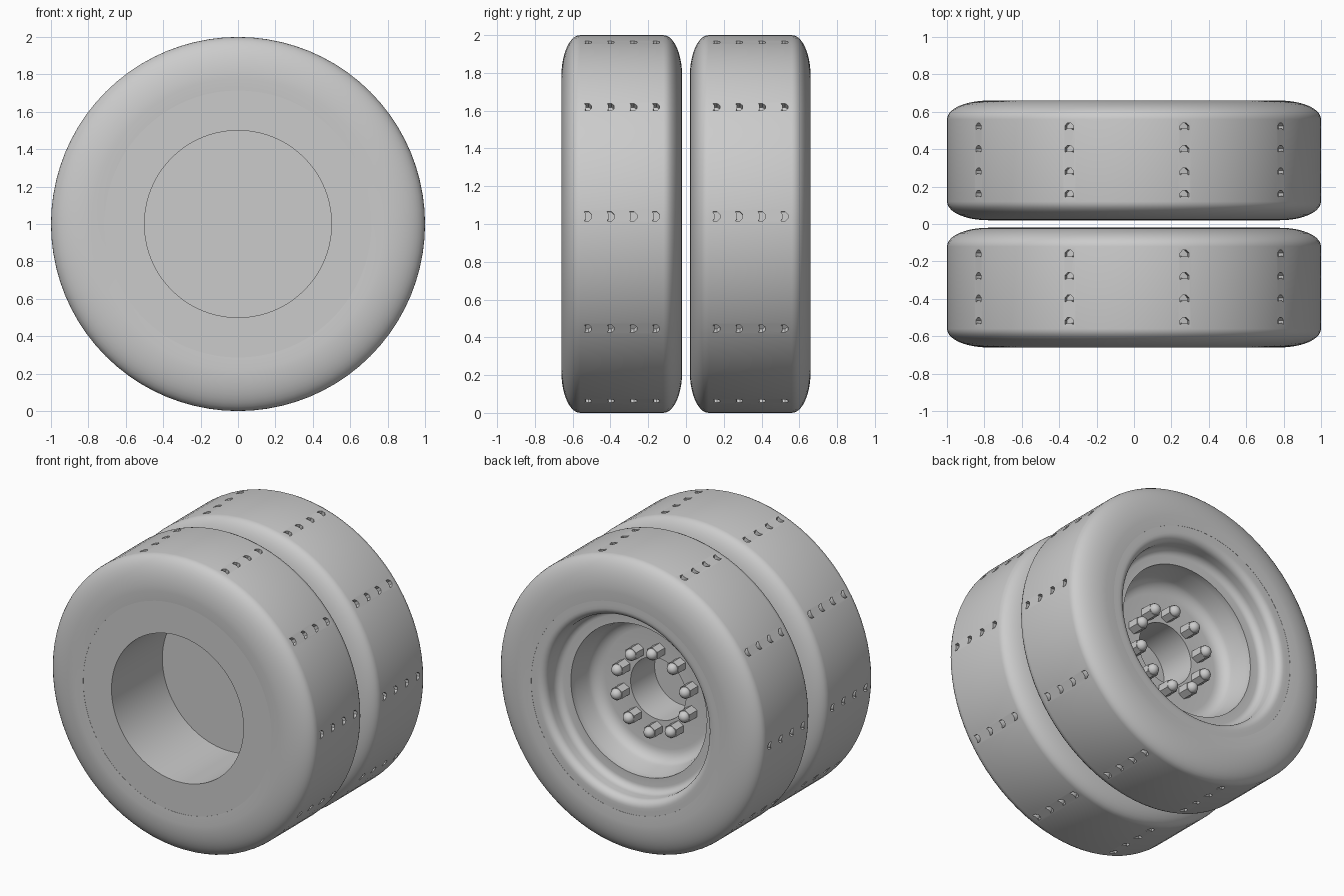
import bpy, bmesh
from math import sin, cos, pi, radians
from mathutils import Matrix, Vector

cube = bpy.data.objects.get("Cube")
if cube:
    bpy.data.objects.remove(cube)

SEG = 80
AXLE = Vector((0, 0, 1))

grey = bpy.data.materials.new("plain grey")
grey.use_nodes = True
tone = (0.6, 0.6, 0.6, 1)
grey.diffuse_color = tone
grey.node_tree.nodes["Principled BSDF"].inputs["Base Color"].default_value = tone


def finish(name, bm):
    bmesh.ops.remove_doubles(bm, verts=bm.verts, dist=1e-5)
    bmesh.ops.recalc_face_normals(bm, faces=bm.faces)
    mesh = bpy.data.meshes.new(name)
    bm.to_mesh(mesh)
    bm.free()
    mesh.materials.append(grey)
    ob = bpy.data.objects.new(name, mesh)
    bpy.context.collection.objects.link(ob)
    return ob


def smooth(ob, angle=35):
    bpy.ops.object.select_all(action='DESELECT')
    ob.select_set(True)
    bpy.context.view_layer.objects.active = ob
    bpy.ops.object.shade_smooth_by_angle(angle=radians(angle))


def lathe(name, profile, closed=False):
    """Turn (y, radius) points around the axle."""
    bm = bmesh.new()
    verts = [bm.verts.new((r, y, 1)) for y, r in profile]
    edges = [bm.edges.new(p) for p in zip(verts, verts[1:])]
    if closed:
        edges.append(bm.edges.new((verts[-1], verts[0])))
    bmesh.ops.spin(bm, geom=verts + edges, cent=AXLE, axis=(0, 1, 0),
                   angle=2 * pi, steps=SEG, use_duplicate=False)
    return finish(name, bm)


def arc(cy, cr, ry, rr, a0, a1, n=8):
    """Elliptical arc of (y, radius) points."""
    steps = [radians(a0 + (a1 - a0) * i / n) for i in range(n + 1)]
    return [(cy + ry * cos(a), cr + rr * sin(a)) for a in steps]


def tread_cutter(name, centre):
    """Arch-shaped pockets, ten rows of four."""
    outline = [(-.018, -.025), (.005, -.025), (.02, -.01), (.02, .01),
               (.005, .025), (-.018, .025), (-.01, .012), (-.01, -.012)]
    bm = bmesh.new()
    for k in range(10):
        turn = Matrix.Translation(AXLE) @ Matrix.Rotation(radians(-2.3 - 36 * k), 4, 'Y')
        for j in range(4):
            y0 = centre + (j - 1.5) * .12
            face = bm.faces.new([bm.verts.new(turn @ Vector((.965, y0 + y, t)))
                                 for y, t in outline])
            out = bmesh.ops.extrude_face_region(bm, geom=[face])
            push = turn.to_3x3() @ Vector((.06, 0, 0))
            bmesh.ops.translate(bm, vec=push, verts=[
                v for v in out["geom"] if isinstance(v, bmesh.types.BMVert)])
    return finish(name, bm)


# Tyres
for name, centre in (("front_tyre", -.34), ("rear_tyre", .34)):
    shoulder = arc(.22, .78, .1, .22, 0, 90, 10)
    half = [(.316, .714)] + shoulder
    profile = half + [(-y, r) for y, r in reversed(half)]
    tyre = lathe(name, [(centre + y, r) for y, r in profile], closed=True)
    cutter = tread_cutter("tread_cutter", centre)
    cutter.hide_render = True
    cut = tyre.modifiers.new("tread_pockets", 'BOOLEAN')
    cut.operation = 'DIFFERENCE'
    cut.solver = 'EXACT'
    cut.object = cutter
    bpy.context.view_layer.objects.active = tyre
    bpy.ops.object.modifier_apply(modifier=cut.name)
    bpy.data.objects.remove(cutter)
    smooth(tyre)

# Front wheel: flat ring with a deep round recess
smooth(lathe("front_wheel", [(-.105, 0), (-.105, .5), (-.655, .5), (-.655, .715),
                             (-.025, .715), (-.025, 0)]))

# Rear wheel: rolled lip, trough, ledge, bowl and bored hub
rim = [(.025, 0), (.025, .715), (.655, .715), (.655, .685)]
rim += arc(.605, .665, .05, .05, 0, -90, 6)
rim += arc(.56, .57, .05, .045, 90, 180, 6)
rim += [(.51, .515)]
rim += arc(.46, .47, .04, .045, 90, 0, 2)[:1]
rim += arc(.38, .40, .08, .09, 90, 180, 6)
rim += [(.3, .21), (.04, .21), (.04, 0)]
smooth(lathe("rear_wheel", rim))

# Lug nuts: hexagonal body with a domed cap
bm = bmesh.new()
for k in range(10):
    a = radians(16 + 36 * k)
    spot = Matrix.Translation(AXLE + Vector((-.27 * cos(a), .3, .27 * sin(a))))
    lay = spot @ Matrix.Rotation(-pi / 2, 4, 'X')
    bmesh.ops.create_cone(bm, cap_ends=True, segments=6, radius1=.046, radius2=.046,
                          depth=.08, matrix=lay @ Matrix.Translation((0, 0, .04)))
    bmesh.ops.create_uvsphere(bm, u_segments=16, v_segments=10, radius=.038,
                              matrix=lay @ Matrix.Translation((0, 0, .08)))
smooth(finish("lug_nuts", bm), 29)
